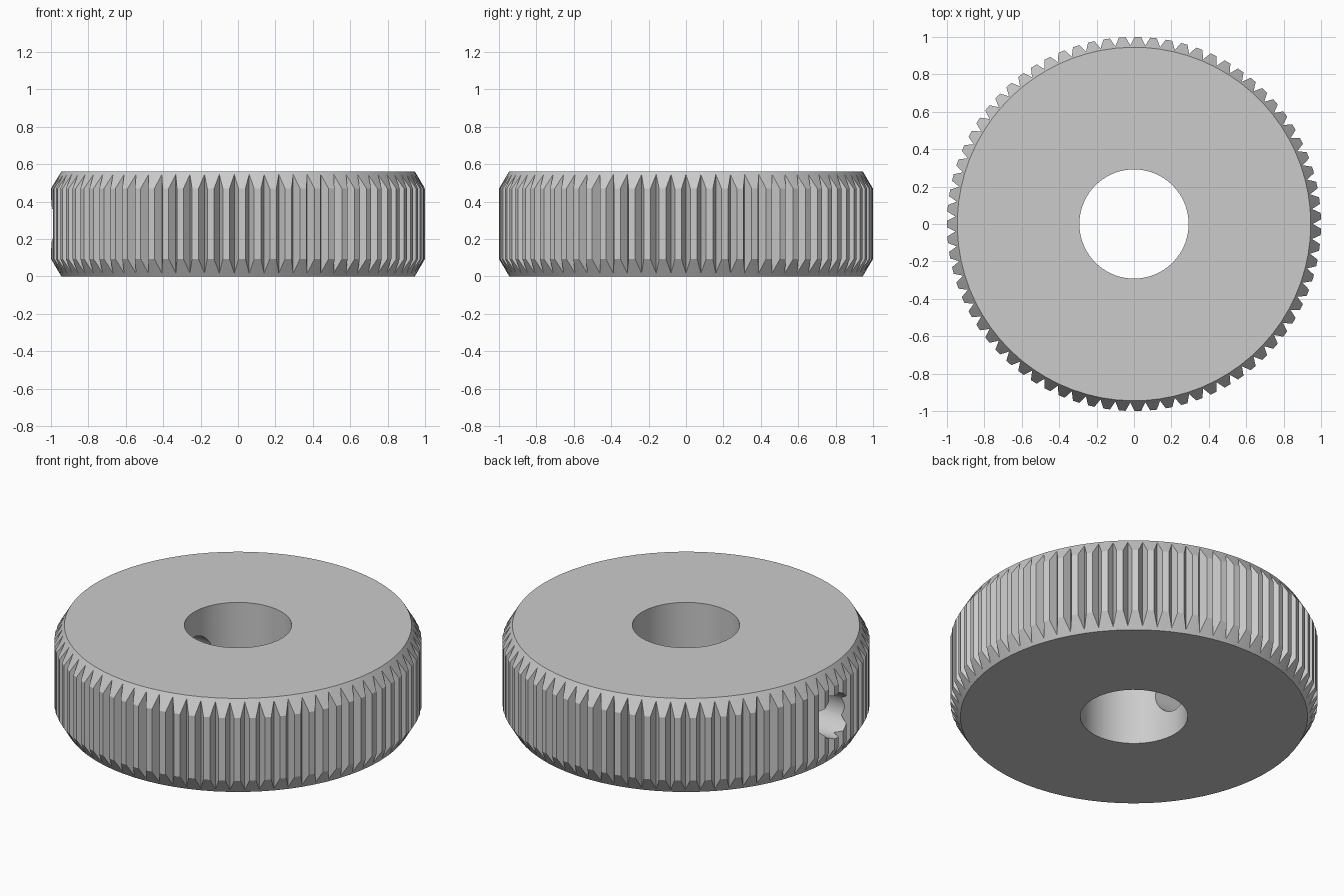
import bpy
import bmesh
from math import cos, sin, tau, pi, radians

cube = bpy.data.objects.get("Cube")
if cube:
    bpy.data.objects.remove(cube, do_unlink=True)

# Main dimensions
TEETH = 75
HEIGHT = 0.562
CHAMFER = 0.093
FACE_R, ROOT_R, TIP_R, BORE_R = 0.945, 0.955, 1.0, 0.292
HOLE_R = 0.13
GROOVE_HALF = 0.024            # half groove opening, as an angle at the tip
PITCH = tau / TEETH
ROOT_INSET = CHAMFER * (ROOT_R - FACE_R) / (TIP_R - FACE_R)

# Plain grey metal
grey = bpy.data.materials.new("grey_metal")
grey.use_nodes = True
colour = (0.6, 0.6, 0.6, 1)
grey.diffuse_color = colour
grey.node_tree.nodes["Principled BSDF"].inputs["Base Color"].default_value = colour

bm = bmesh.new()


def ring(radius, z, shift=0.0):
    """One vertex per groove, turned by the given angle."""
    return [bm.verts.new((radius * cos(i * PITCH + shift),
                          radius * sin(i * PITCH + shift), z))
            for i in range(TEETH)]


def half(flip):
    """Rings of the upper half, or of the mirrored lower half."""
    def level(inset):
        return inset if flip else HEIGHT - inset
    return {
        "bore": ring(BORE_R, level(0)),
        "face": ring(FACE_R, level(0)),
        "root": ring(ROOT_R, level(ROOT_INSET)),
        "before": ring(TIP_R, level(CHAMFER), -GROOVE_HALF),
        "after": ring(TIP_R, level(CHAMFER), GROOVE_HALF),
    }


top, bottom = half(False), half(True)
for i in range(TEETH):
    j = (i + 1) % TEETH
    # Flat face and chamfered tooth end, above and below
    for h in (top, bottom):
        bm.faces.new((h["bore"][i], h["face"][i], h["face"][j], h["bore"][j]))
        bm.faces.new((h["face"][i], h["root"][i], h["after"][i],
                      h["before"][j], h["root"][j], h["face"][j]))
    # Groove walls, tooth tip and bore wall
    for a, m, b, n in (("before", i, "root", i), ("root", i, "after", i),
                       ("after", i, "before", j), ("bore", j, "bore", i)):
        bm.faces.new((top[a][m], bottom[a][m], bottom[b][n], top[b][n]))
bmesh.ops.recalc_face_normals(bm, faces=bm.faces[:])

mesh = bpy.data.meshes.new("knurled_wheel")
bm.to_mesh(mesh)
bm.free()
mesh.materials.append(grey)
wheel = bpy.data.objects.new("knurled_wheel", mesh)
bpy.context.collection.objects.link(wheel)

# Radial set screw hole, through one side into the bore
bpy.ops.mesh.primitive_cylinder_add(vertices=48, radius=HOLE_R, depth=1.2,
                                    location=(-0.6, 0, HEIGHT / 2),
                                    rotation=(0, pi / 2, 0))
cutter = bpy.context.object
cutter.name = "set_screw_cutter"
cutter.hide_render = True
cutter.data.materials.append(grey)

cut = wheel.modifiers.new("set_screw_hole", 'BOOLEAN')
cut.operation = 'DIFFERENCE'
cut.solver = 'EXACT'
cut.object = cutter

bpy.ops.object.select_all(action='DESELECT')
wheel.select_set(True)
bpy.context.view_layer.objects.active = wheel
bpy.ops.object.modifier_apply(modifier=cut.name)
bpy.data.objects.remove(cutter, do_unlink=True)
bpy.ops.object.shade_smooth_by_angle(angle=radians(20))
